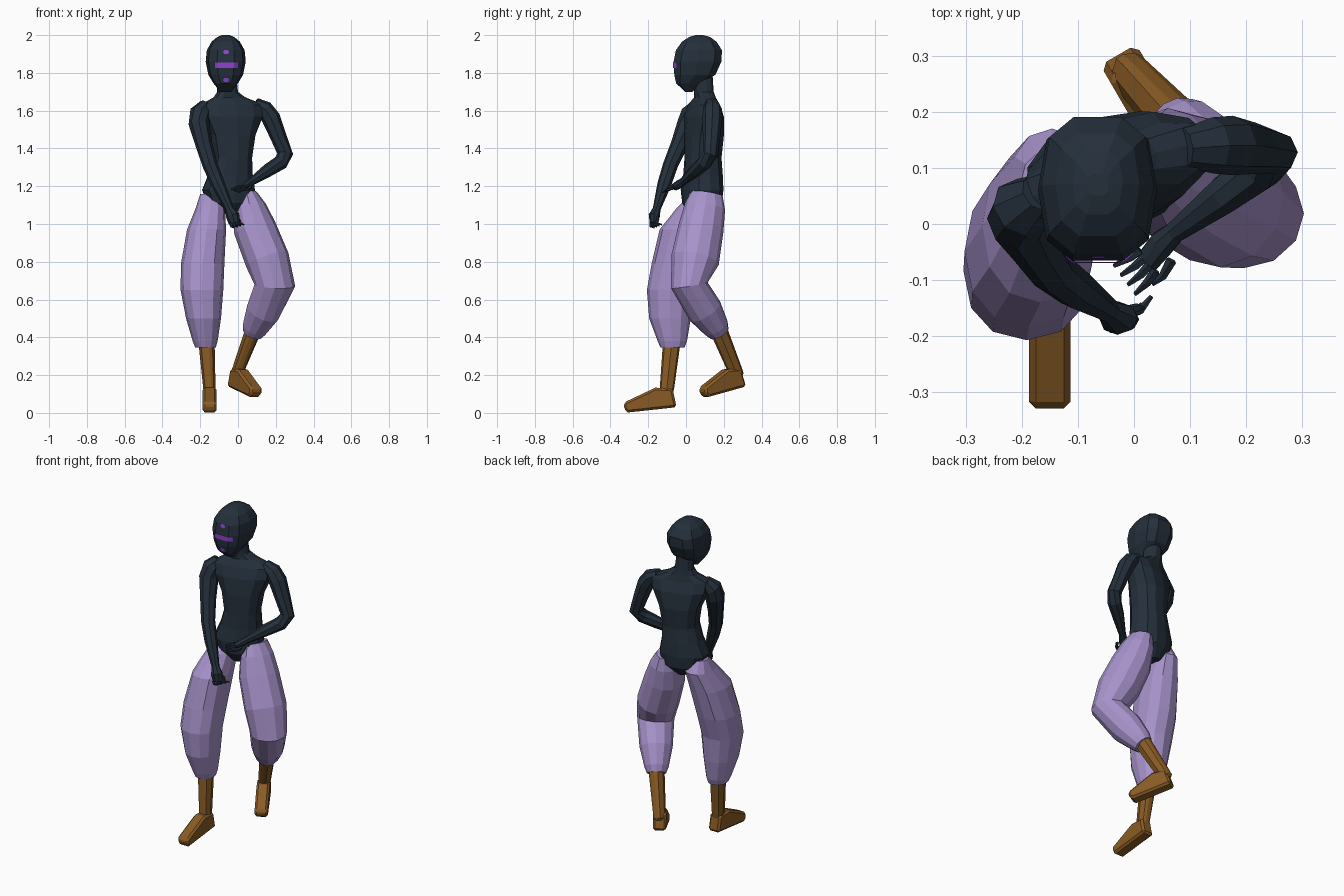
import bpy, bmesh, math
from mathutils import Vector
from mathutils.bvhtree import BVHTree

if "Cube" in bpy.data.objects:
    bpy.data.objects.remove(bpy.data.objects["Cube"])


def material(name, rgb):
    m = bpy.data.materials.new(name)
    m.diffuse_color = (*rgb, 1)
    m.use_nodes = True
    m.node_tree.nodes["Principled BSDF"].inputs["Base Color"].default_value = m.diffuse_color
    return m


SLATE = material("dark slate", (0.018, 0.029, 0.044))
LILAC = material("lilac cloth", (0.39, 0.29, 0.60))
BROWN = material("brown leather", (0.25, 0.105, 0.018))
VIOLET = material("violet paint", (0.29, 0.055, 0.66))


def finish(name, bm, mat):
    bmesh.ops.recalc_face_normals(bm, faces=bm.faces)
    me = bpy.data.meshes.new(name)
    bm.to_mesh(me)
    me.materials.append(mat)
    ob = bpy.data.objects.new(name, me)
    bpy.context.collection.objects.link(ob)
    return ob


def skin(bm, rings):
    """Join equal rings of points with quads and cap both ends."""
    vs = [[bm.verts.new(p) for p in r] for r in rings]
    n = len(vs[0])
    for a, b in zip(vs, vs[1:]):
        for i in range(n):
            bm.faces.new((a[i], a[(i + 1) % n], b[(i + 1) % n], b[i]))
    bm.faces.new(vs[0])
    bm.faces.new(vs[-1])


def stack(bm, rows, n, yaw=0, power=1.0):
    """Level rings: x, y, z, half width, half depth."""
    rings = []
    for x, y, z, rx, ry in rows:
        ring = []
        for i in range(n):
            a = 2 * math.pi * i / n
            c, s = math.cos(a), math.sin(a)
            px = rx * math.copysign(abs(c) ** power, c)
            py = ry * math.copysign(abs(s) ** power, s)
            ring.append((x + px * math.cos(yaw) - py * math.sin(yaw),
                         y + px * math.sin(yaw) + py * math.cos(yaw), z))
        rings.append(ring)
    skin(bm, rings)


def tube(bm, rows, n, ref=(0, 1, 0)):
    """Rings square to a path: x, y, z, radius along ref, other radius."""
    pts = [Vector(r[:3]) for r in rows]
    rings = []
    for k, row in enumerate(rows):
        t = Vector()
        if k:
            t += (pts[k] - pts[k - 1]).normalized()
        if k < len(pts) - 1:
            t += (pts[k + 1] - pts[k]).normalized()
        t.normalize()
        u = Vector(ref)
        u = (u - t * u.dot(t)).normalized()
        v = t.cross(u)
        rings.append([pts[k] + u * row[3] * math.cos(2 * math.pi * i / n)
                      + v * row[4] * math.sin(2 * math.pi * i / n) for i in range(n)])
    skin(bm, rings)


# Torso and neck, turned a little to one side
bm = bmesh.new()
stack(bm, [(-.045, .08, 1.05, .035, .06), (-.045, .085, 1.11, .12, .10),
           (-.05, .085, 1.18, .145, .105), (-.04, .09, 1.26, .12, .10),
           (-.03, .09, 1.35, .105, .095), (-.03, .095, 1.47, .125, .10),
           (-.03, .095, 1.57, .17, .09), (-.03, .095, 1.63, .18, .065),
           (-.045, .10, 1.67, .09, .05), (-.055, .095, 1.70, .055, .05),
           (-.06, .09, 1.79, .05, .05)], 12, math.radians(18), 0.85)
finish("torso", bm, SLATE)

# Head
bm = bmesh.new()
front_back = [(1.70, .03, -.005, .035), (1.745, .065, -.055, .09), (1.79, .092, -.066, .16),
              (1.86, .106, -.07, .192), (1.92, .1, -.058, .195), (1.965, .075, -.025, .165),
              (1.99, .045, .015, .13), (2.0, .02, .05, .09)]
stack(bm, [(-.065, (f + b) / 2, z, w, (b - f) / 2) for z, w, f, b in front_back], 10, 0, 0.72)
finish("head", bm, SLATE)

# Painted face marks laid just over the head surface
tree = BVHTree.FromBMesh(bm)
marks = bmesh.new()


def on_face(x, z):
    hit = tree.ray_cast(Vector((x, -1, z)), Vector((0, 1, 0)))[0]
    return marks.verts.new((x, hit.y - .004, z))


cols = [(on_face(-.122 + .0061 * i, 1.827), on_face(-.122 + .0061 * i, 1.84),
         on_face(-.122 + .0061 * i, 1.855)) for i in range(21)]
for a, b in zip(cols, cols[1:]):
    for k in range(2):
        marks.faces.new((a[k], b[k], b[k + 1], a[k + 1]))
for z in (1.91, 1.763):
    marks.faces.new([on_face(-.063 + .017 * math.cos(i * math.pi / 3),
                             z + .012 * math.sin(i * math.pi / 3)) for i in range(6)])
finish("face_marks", marks, VIOLET)


# Arms with hands
def arm(name, rows, knuckle, spread, reach, curl):
    bm = bmesh.new()
    tube(bm, rows, 8)
    k, s, d, c = map(Vector, (knuckle, spread, reach, curl))
    for i in range(4):
        a = k + s * (i - 1.5)
        b = a + d * .5 + s * (i - 1.5) * .2
        e = a + d + c + s * (i - 1.5) * .4
        tube(bm, [(*a, .009, .009), (*b, .008, .008), (*e, .004, .004)], 5, (.3, .5, .8))
    # thumb
    t = k - d * .7 + s * 2
    tube(bm, [(*t, .010, .010), (*(t + d * .6 + s * .6), .008, .008),
              (*(t + d * 1.1 + s * .4), .004, .004)], 5, (.3, .5, .8))
    finish(name, bm, SLATE)


arm("right_arm", [(-.17, .055, 1.63, .035, .035), (-.2, .03, 1.59, .055, .055),
                  (-.207, .01, 1.53, .057, .055), (-.18, -.035, 1.42, .046, .045),
                  (-.147, -.083, 1.31, .040, .040), (-.105, -.115, 1.21, .037, .036),
                  (-.045, -.155, 1.08, .021, .023), (-.028, -.168, 1.045, .030, .036),
                  (-.02, -.17, 1.005, .022, .030)],
    (-.022, -.172, 1.01), (.012, .009, .004), (.022, .002, -.03), (.006, .022, .008))
arm("left_arm", [(.09, .135, 1.64, .035, .03), (.14, .14, 1.61, .05, .045),
                 (.175, .14, 1.56, .053, .050), (.215, .135, 1.46, .046, .043),
                 (.25, .128, 1.37, .041, .042), (.225, .098, 1.325, .040, .040),
                 (.16, .052, 1.285, .035, .035), (.072, -.015, 1.225, .020, .021),
                 (.05, -.035, 1.21, .026, .022), (.025, -.065, 1.193, .024, .014)],
    (.025, -.065, 1.193), (.009, -.012, -.004), (-.034, -.035, -.012), (-.008, 0, -.006))

# Baggy trouser legs
bm = bmesh.new()
a_leg = [(1.16, -.20, -.09, .03, .13), (1.09, -.222, -.07, -.045, .17),
         (.97, -.27, -.063, -.14, .135), (.79, -.302, -.072, -.182, .085),
         (.65, -.304, -.078, -.207, .04), (.50, -.275, -.09, -.195, .025),
         (.38, -.24, -.108, -.15, .005), (.345, -.226, -.118, -.135, -.008)]
stack(bm, [((l + r) / 2, (f + b) / 2, z, (r - l) / 2, (b - f) / 2)
           for z, l, r, f, b in a_leg], 12, 0, 0.9)
finish("right_trouser_leg", bm, LILAC)

bm = bmesh.new()
tube(bm, [(.045, .11, 1.16, .055, .085), (.06, .1, 1.09, .088, .108),
          (.088, .08, .98, .113, .12), (.155, .048, .81, .118, .128),
          (.195, .018, .675, .108, .098), (.135, .1, .54, .093, .095),
          (.09, .16, .45, .068, .07), (.078, .177, .42, .054, .055)], 12, (1, 0, 0))
finish("left_trouser_leg", bm, LILAC)


# Boots: a slim shaft and a wedge foot
def boot(name, top, ankle, heel, toe):
    bm = bmesh.new()
    top, ankle, heel, toe = map(Vector, (top, ankle, heel, toe))
    low = ankle + (ankle - top) * .2
    tube(bm, [(*top, .043, .052), (*ankle, .033, .044), (*low, .032, .04)], 8, (1, 0, 0))
    fwd = (toe - heel).normalized()
    side = fwd.cross(Vector((0, 0, 1))).normalized()
    up = side.cross(fwd)
    length = (toe - heel).length
    profile = [(0, 0), (length - .02, 0), (length, .02), (length - .005, .055),
               (length * .36, .115), (.01, .1)]
    skin(bm, [[heel + fwd * d + up * h + side * w for d, h in profile] for w in (-.037, .037)])
    ob = finish(name, bm, BROWN)
    bev = ob.modifiers.new("soft edges", 'BEVEL')
    bev.width = .012
    bev.segments = 1
    bev.limit_method = 'ANGLE'
    bev.angle_limit = math.radians(50)


boot("right_boot", (-.167, -.075, .38), (-.152, -.1, .14), (-.15, -.05, .03), (-.15, -.327, 0))
boot("left_boot", (.082, .172, .44), (.002, .258, .23), (-.03, .305, .14), (.095, .09, .08))
